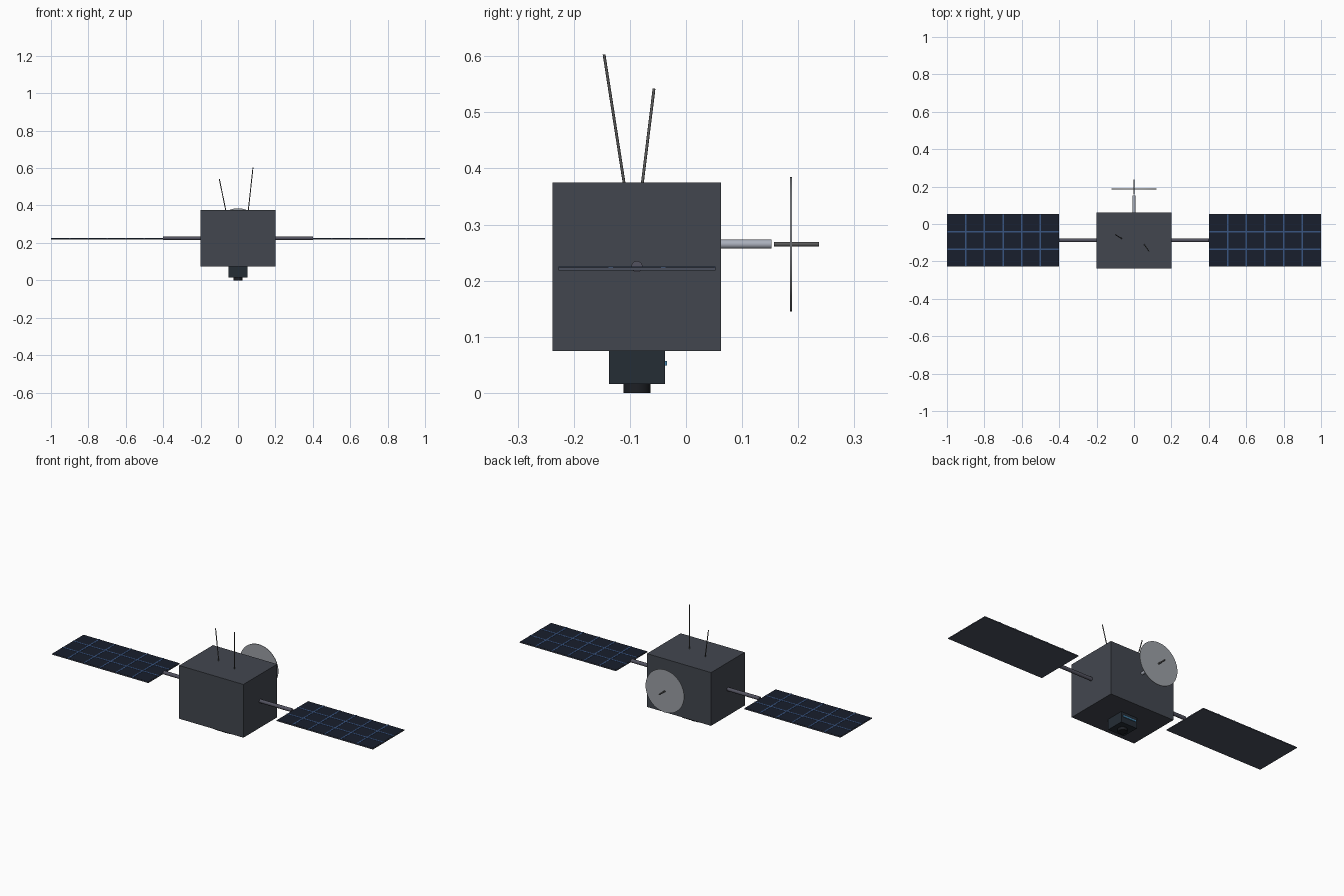
import bpy, math
from mathutils import Vector

if "Cube" in bpy.data.objects:
    bpy.data.objects.remove(bpy.data.objects["Cube"])

CY = -0.0875  # centre line of the body in y


def mat(name, rgb):
    m = bpy.data.materials.new(name)
    m.diffuse_color = (*rgb, 1)
    m.use_nodes = True
    m.node_tree.nodes["Principled BSDF"].inputs["Base Color"].default_value = m.diffuse_color
    return m


BODY = mat("dark_grey", (0.055, 0.062, 0.078))
CELL = mat("cell_navy", (0.009, 0.013, 0.026))
GRID = mat("grid_blue", (0.04, 0.09, 0.22))
ARM = mat("arm_grey", (0.085, 0.085, 0.115))
BACK = mat("panel_backing", (0.07, 0.08, 0.11))
DISH = mat("dish_grey", (0.33, 0.35, 0.38))
METAL = mat("boom_metal", (0.4, 0.43, 0.5))
WIRE = mat("wire_grey", (0.1, 0.1, 0.1))
CAM = mat("camera_dark", (0.018, 0.026, 0.036))
LENS = mat("lens_black", (0.012, 0.014, 0.018))
GLOW = mat("sensor_blue", (0.06, 0.25, 0.45))


def box(name, lo, hi, m):
    lo, hi = Vector(lo), Vector(hi)
    bpy.ops.mesh.primitive_cube_add(size=1, location=(lo + hi) / 2)
    o = bpy.context.object
    o.name = name
    o.scale = hi - lo
    bpy.ops.object.transform_apply(location=False, rotation=False)
    o.data.materials.append(m)
    return o


def rod(name, a, b, r, m, sides=24):
    a, b = Vector(a), Vector(b)
    bpy.ops.mesh.primitive_cylinder_add(vertices=sides, radius=r, depth=(b - a).length,
                                        location=(a + b) / 2)
    o = bpy.context.object
    o.name = name
    o.rotation_euler = (b - a).to_track_quat('Z', 'Y').to_euler()
    bpy.ops.object.shade_smooth_by_angle(angle=math.radians(40))
    o.data.materials.append(m)
    return o


# Main body
box("body", (-0.2, CY - 0.15, 0.075), (0.2, CY + 0.15, 0.375), BODY)

# Solar wings: arm, panel, cell sheet and grid strips on each side
for side, s in (("left", -1), ("right", 1)):
    rod(f"{side}_arm", (s * 0.2, CY, 0.225), (s * 0.4, CY, 0.225), 0.01, ARM)
    x0, x1 = sorted((s * 0.4, s * 1.0))
    y0, y1 = CY - 0.14, CY + 0.14
    box(f"{side}_panel", (x0, y0, 0.2185), (x1, y1, 0.2235), BACK)
    box(f"{side}_cells", (x0 + .002, y0 + .002, 0.2235), (x1 - .002, y1 - .002, 0.2245), CELL)
    for i in range(1, 6):
        x = x0 + 0.1 * i
        box(f"{side}_column_strip_{i}", (x - 0.004, y0, 0.2235), (x + 0.004, y1, 0.2255), GRID)
    for i in (1, 2):
        y = y0 + 0.28 / 3 * i
        box(f"{side}_row_strip_{i}", (x0, y - 0.004, 0.2235), (x1, y + 0.004, 0.2253), GRID)

# Dish with its boom and feed
rod("dish_boom", (0, CY + 0.15, 0.265), (0, 0.152, 0.265), 0.008, METAL)
rod("dish", (0, 0.1855, 0.265), (0, 0.1885, 0.265), 0.12, DISH, 48)
rod("dish_feed", (0, 0.157, 0.265), (0, 0.237, 0.265), 0.004, WIRE, 16)

# Whip antennas
rod("long_antenna", (0.055, -0.11, 0.372), (0.08, -0.146, 0.603), 0.0025, WIRE, 12)
rod("short_antenna", (-0.065, -0.078, 0.372), (-0.1, -0.057, 0.542), 0.0025, WIRE, 12)

# Camera below the body
box("camera_housing", (-0.05, CY - 0.05, 0.016), (0.05, CY + 0.05, 0.075), CAM)
rod("camera_lens", (0, CY, 0), (0, CY, 0.016), 0.024, LENS, 32)
box("sensor_strip", (-0.04, CY + 0.05, 0.049), (0.04, CY + 0.054, 0.057), GLOW)
